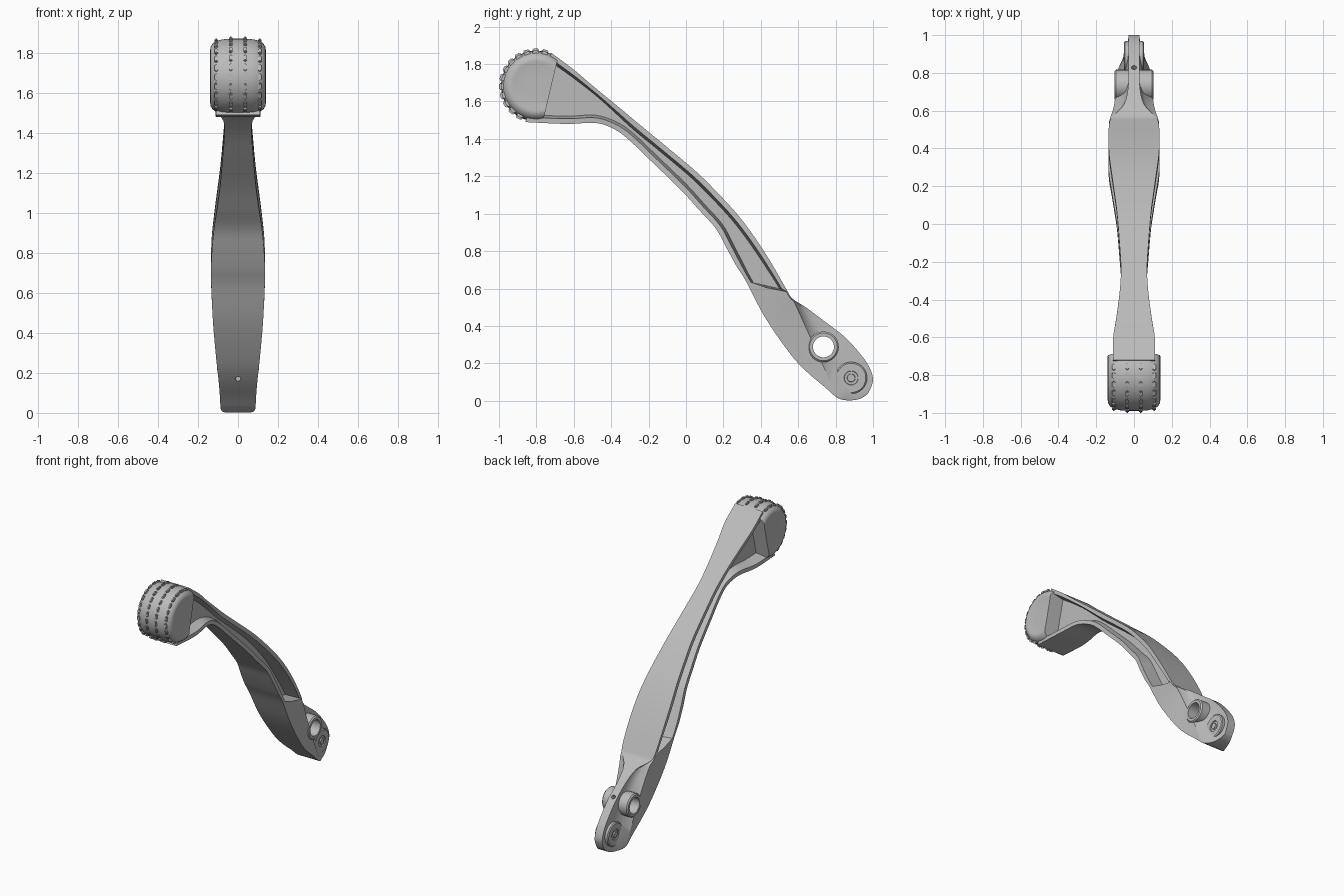
import bpy, bmesh, math
from mathutils import Vector, Matrix

if "Cube" in bpy.data.objects:
    bpy.data.objects.remove(bpy.data.objects["Cube"])

grey = bpy.data.materials.new("cast_grey")
grey.use_nodes = True
grey.diffuse_color = (0.5, 0.5, 0.5, 1)
grey.node_tree.nodes["Principled BSDF"].inputs["Base Color"].default_value = (0.5, 0.5, 0.5, 1)


def finish(name, bm, angle=32):
    bmesh.ops.recalc_face_normals(bm, faces=bm.faces)
    mesh = bpy.data.meshes.new(name)
    bm.to_mesh(mesh)
    bm.free()
    mesh.materials.append(grey)
    ob = bpy.data.objects.new(name, mesh)
    bpy.context.collection.objects.link(ob)
    smooth(ob, angle)
    return ob


def smooth(ob, angle=32):
    bpy.ops.object.select_all(action='DESELECT')
    ob.select_set(True)
    bpy.context.view_layer.objects.active = ob
    bpy.ops.object.shade_smooth_by_angle(angle=math.radians(angle))


def skin(bm, rings, cap=False):
    """Join closed rings of points into a surface."""
    rows = [[bm.verts.new(p) for p in r] for r in rings]
    n = len(rows[0])
    for a, b in zip(rows, rows[1:]):
        for i in range(n):
            j = (i + 1) % n
            bm.faces.new((a[i], a[j], b[j], b[i]))
    if cap:
        bm.faces.new(rows[0])
        bm.faces.new(rows[-1])
    return rows


def lathe(bm, profile, y, z, steps=48, cap=True):
    """Turn (x, radius) pairs about an x-parallel axis."""
    turns = [2 * math.pi * i / steps for i in range(steps)]
    skin(bm, [[(x, y + r * math.cos(t), z + r * math.sin(t)) for t in turns]
              for x, r in profile], cap)


def cut(ob, cutter):
    mod = ob.modifiers.new("hole", 'BOOLEAN')
    mod.operation, mod.solver, mod.object = 'DIFFERENCE', 'EXACT', cutter
    bpy.context.view_layer.objects.active = ob
    bpy.ops.object.modifier_apply(modifier=mod.name)
    smooth(ob)


# Lever arm stations: upper y, z, lower y, z, upper and lower half width
stations = [
    (-.72, 1.86, -.86, 1.49, .11, .11), (-.60, 1.77, -.64, 1.48, .11, .11),
    (-.50, 1.685, -.48, 1.485, .094, .09), (-.36, 1.57, -.38, 1.45, .076, .07),
    (-.24, 1.47, -.30, 1.39, .069, .068), (-.10, 1.355, -.18, 1.275, .077, .077),
    (.06, 1.22, -.03, 1.13, .09, .09), (.18, 1.1, .07, 1.02, .106, .105),
    (.28, .99, .16, .92, .12, .12), (.37, .87, .215, .82, .132, .13),
    (.46, .73, .27, .72, .135, .135), (.54, .59, .32, .64, .13, .134),
    (.57, .545, .42, .45, .11, .125), (.64, .50, .55, .26, .05, .108),
    (.74, .425, .64, .16, .03, .097), (.85, .34, .74, .075, .03, .09),
    (.94, .24, .81, .015, .03, .085), (.985, .17, .87, .002, .03, .06),
    (1, .11, .93, .01, .03, .042), (.985, .06, .97, .035, .03, .03)]
RECESS_END = 11
WEB = .03


def spline(k, f):
    """Smooth blend between stations k and k + 1."""
    last = len(stations) - 1
    p = [Vector(stations[min(max(k + d, 0), last)]) for d in (-1, 0, 1, 2)]
    m, n = (p[2] - p[0]) / 2, (p[3] - p[1]) / 2
    g = f * f
    h = g * f
    return (p[1] * (2 * h - 3 * g + 1) + m * (h - 2 * g + f)
            + p[2] * (3 * g - 2 * h) + n * (h - g))


def section(s, recessed):
    up, low = Vector(s[0:2]), Vector(s[2:4])
    wu, wl = s[4], s[5]
    if recessed:
        a = .028 / (up - low).length
        b = a * 1.5
        side = [(0, wu), (a, wu), (b, WEB), (1 - b, WEB), (1 - a, wl), (1, wl)]
    else:
        # The thin end web widens at a line running down to the tip
        start, along = Vector((.56, .57)), Vector((.24, -.53))
        fu, fl = [(p - start).cross(along) for p in (up, low)]
        t = min(max(fu / (fu - fl), .04), .96)
        side = [(0, wu), (t / 4, wu), (t * .65, wu + (wl - wu) * .3),
                (t, wl), ((1 + t) / 2, wl), (1, wl)]
    pts = [(w, *up.lerp(low, t)) for t, w in side]
    return pts + [(-x, y, z) for x, y, z in reversed(pts)]


rings = []
for k in range(len(stations) - 1):
    if k == RECESS_END:
        rings.append(section(spline(k, 0), True))
    for f in range(4):
        s = spline(k, f / 4 + (.1 if k == RECESS_END and f == 0 else 0))
        rings.append(section(s, k < RECESS_END))
rings.append(section(spline(len(stations) - 2, 1), False))
bm = bmesh.new()
skin(bm, rings, True)
arm = finish("lever_arm", bm)

# Pivot hub with chamfered rims
HUB_Y, HUB_Z = .735, .288
bm = bmesh.new()
lathe(bm, [(-.104, .074), (-.096, .082), (.096, .082), (.104, .074)], HUB_Y, HUB_Z)
hub = finish("pivot_hub", bm)

# Pivot bore and the narrow oil hole that crosses it
bm = bmesh.new()
lathe(bm, [(-.3, .056), (.3, .056)], HUB_Y, HUB_Z)
bore = finish("bore_cutter", bm)
bm = bmesh.new()
aim = Vector((0, .2, .19)).to_track_quat('Z', 'Y').to_matrix().to_4x4()
bmesh.ops.create_cone(bm, cap_ends=True, segments=20, radius1=.014, radius2=.014,
                      depth=.6, matrix=Matrix.Translation((0, HUB_Y, .27)) @ aim)
oil = finish("oil_hole_cutter", bm)
for ob in (arm, hub):
    for tool in (bore, oil):
        cut(ob, tool)
for tool in (bore, oil):
    bpy.data.objects.remove(tool)

# Round boss at the tip with a stepped centre
bm = bmesh.new()
half = [(.048, .085), (.054, .078), (.054, .038), (.048, .036), (.048, .022), (.056, .02)]
lathe(bm, [(-x, r) for x, r in reversed(half)] + half, .883, .122)
finish("tip_boss", bm)

# Rounded foot pad, sliced where it meets the arm
PAD = Vector((0, -.80, 1.683))
bm = bmesh.new()
half = [(.035, .189), (.075, .186), (.108, .178), (.127, .165), (.137, .148),
        (.139, .135), (.136, .12), (.136, .05)]
lathe(bm, [(-x, r) for x, r in reversed(half)] + half, PAD.y, PAD.z, 64)
normal = Vector((0, .97, -.23)).normalized()
cutout = bmesh.ops.bisect_plane(bm, geom=bm.verts[:] + bm.edges[:] + bm.faces[:],
                                plane_co=PAD + normal * .078, plane_no=normal, clear_outer=True)
bmesh.ops.edgeloop_fill(bm, edges=[e for e in cutout['geom_cut']
                                   if isinstance(e, bmesh.types.BMEdge)])
finish("foot_pad", bm)

# Four rows of small tread blocks around the pad
bm = bmesh.new()
for x, radius in ((-.108, .18), (-.036, .19), (.036, .19), (.108, .18)):
    for i in range(12):
        spin = Matrix.Rotation(math.radians(76 + i * 15), 4, 'X')
        place = Matrix.Translation(PAD) @ spin @ Matrix.Translation((x, radius, 0))
        block = bmesh.ops.create_cube(bm, size=1, matrix=place @ Matrix.Diagonal((.018, .02, .036, 1)))
        edges = {e for v in block['verts'] for e in v.link_edges}
        bmesh.ops.bevel(bm, geom=list(edges), offset=.005, segments=2, affect='EDGES')
finish("pad_treads", bm, 50)
